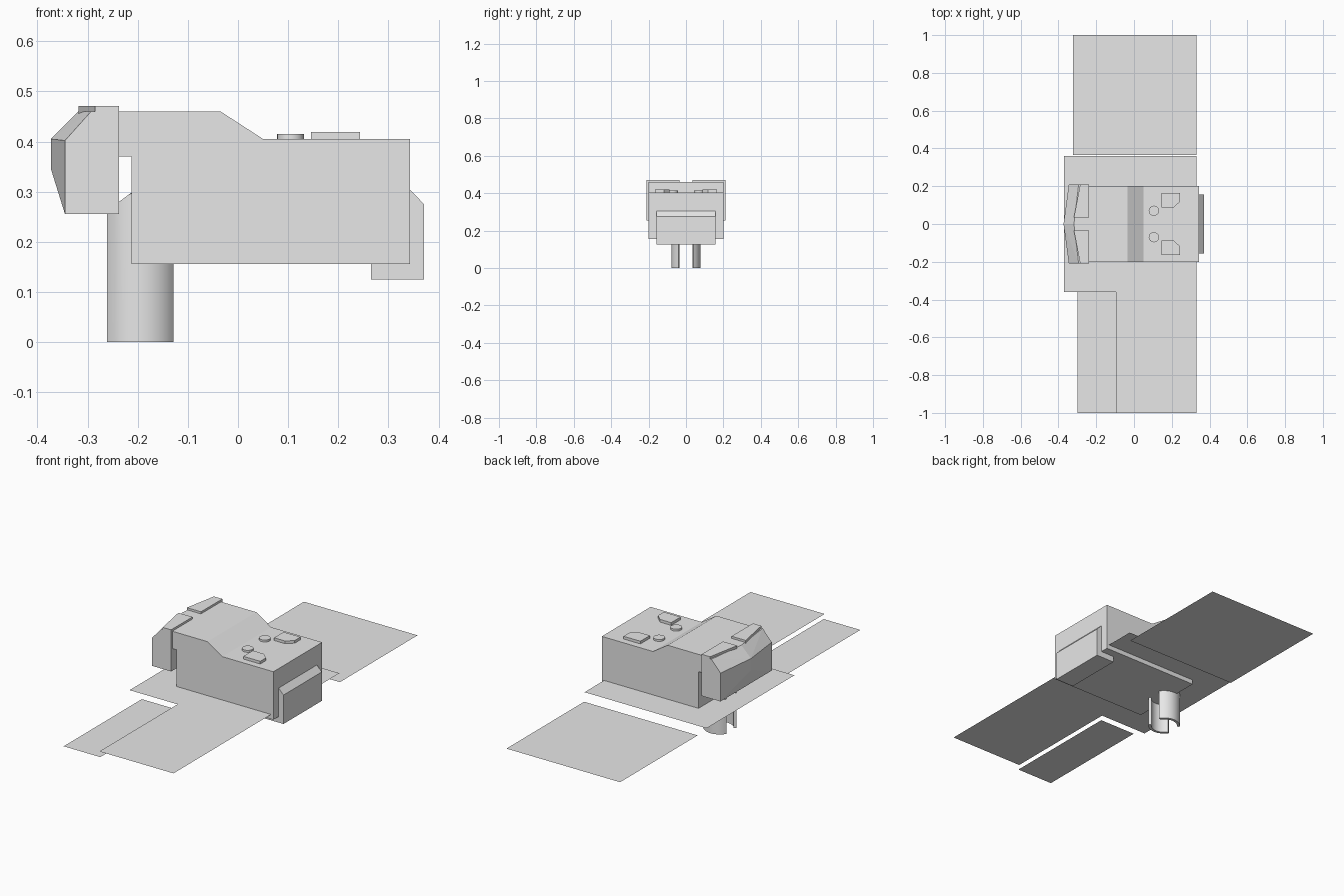
import bpy, bmesh, math

if "Cube" in bpy.data.objects:
    bpy.data.objects.remove(bpy.data.objects["Cube"])

grey = bpy.data.materials.new("light_grey")
grey.diffuse_color = (0.8, 0.8, 0.8, 1)
grey.use_nodes = True
grey.node_tree.nodes["Principled BSDF"].inputs["Base Color"].default_value = grey.diffuse_color


def finish(name, bm, smooth=False):
    bmesh.ops.recalc_face_normals(bm, faces=bm.faces)
    me = bpy.data.meshes.new(name)
    bm.to_mesh(me)
    bm.free()
    me.materials.append(grey)
    ob = bpy.data.objects.new(name, me)
    bpy.context.collection.objects.link(ob)
    if smooth:
        bpy.context.view_layer.objects.active = ob
        ob.select_set(True)
        bpy.ops.object.shade_smooth_by_angle(angle=math.radians(35))
        ob.select_set(False)
    return ob


def sheet(name, pts, z):
    bm = bmesh.new()
    f = bm.faces.new([bm.verts.new((x, y, z)) for x, y in pts])
    f.normal_update()
    if f.normal.z < 0:
        f.normal_flip()
    me = bpy.data.meshes.new(name)
    bm.to_mesh(me)
    bm.free()
    me.materials.append(grey)
    bpy.context.collection.objects.link(bpy.data.objects.new(name, me))


def prism(name, pts, lo, hi, axis, smooth=False):
    """Extrude a profile: axis 'y' takes (x, z) points, axis 'z' takes (x, y)."""
    bm = bmesh.new()
    place = (lambda a, b, d: (a, d, b)) if axis == 'y' else (lambda a, b, d: (a, b, d))
    f = bm.faces.new([bm.verts.new(place(a, b, lo)) for a, b in pts])
    new = bmesh.ops.extrude_face_region(bm, geom=[f])["geom"]
    verts = [v for v in new if isinstance(v, bmesh.types.BMVert)]
    d = hi - lo
    bmesh.ops.translate(bm, verts=verts, vec=(0, d, 0) if axis == 'y' else (0, 0, d))
    return finish(name, bm, smooth)


# Main body with stepped roof
prism("body", [(-.212, .156), (.343, .156), (.343, .405), (.05, .405), (-.035, .46),
               (-.24, .46), (-.24, .37), (-.212, .37)], -.2, .2, 'y')

# Hook plate on the right end
prism("end_hook", [(.265, .157), (.265, .125), (.371, .125), (.371, .275),
                   (.342, .305), (.342, .157)], -.157, .157, 'y')

# Pointed nose block: two mirrored halves meeting in a centre ridge
bm = bmesh.new()
for s in (1, -1):
    w = .21 * s
    v = {k: bm.verts.new(p) for k, p in {
        'low_out': (-.345, w, .255), 'low_mid': (-.345, 0, .255),
        'side': (-.345, w, .402), 'ridge_lo': (-.373, 0, .345),
        'ridge_hi': (-.373, 0, .405), 'top_out': (-.293, w, .46),
        'top_mid': (-.318, 0, .46), 'back_top': (-.237, w, .46),
        'back_low': (-.237, w, .255), 'mid_low': (-.237, 0, .255),
        'mid_top': (-.237, 0, .46)}.items()}
    for loop in ("low_out low_mid ridge_lo", "low_out ridge_lo side",
                 "side ridge_lo ridge_hi", "side ridge_hi top_out",
                 "ridge_hi top_mid top_out", "top_out top_mid mid_top back_top",
                 "low_out side top_out back_top back_low",
                 "back_low back_top mid_top mid_low", "low_out back_low mid_low low_mid"):
        bm.faces.new([v[k] for k in loop.split()])
bmesh.ops.remove_doubles(bm, verts=bm.verts, dist=.0005)
finish("nose", bm)

for s, side in ((1, "back"), (-1, "front")):
    # Raised brow plates on top of the nose
    prism("brow_plate_" + side, [(-.285, .21 * s), (-.318, .035 * s),
                                 (-.237, .035 * s), (-.237, .21 * s)], .45, .471, 'z')
    # Round buttons and clipped-corner pads on the roof
    prism("button_" + side, [(.105 + .027 * math.cos(i * math.pi / 12),
                              .07 * s + .027 * math.sin(i * math.pi / 12))
                             for i in range(24)], .404, .415, 'z', True)
    prism("pad_" + side, [(.146, .087 * s), (.21, .087 * s), (.243, .118 * s),
                          (.243, .165 * s), (.146, .165 * s)], .404, .419, 'z')

    # Curved clip leg under the nose, with a sloped top
    a0 = math.asin(.042 / .08)
    angs = [a0 + (math.pi - 2 * a0) * i / 14 for i in range(15)]
    ring = [(r * math.cos(a) - .195, r * math.sin(a) * s)
            for r, seq in ((.078, angs), (.064, angs[::-1])) for a in seq]
    leg = prism("clip_leg_" + side, ring, 0, .3, 'z', True)
    for vert in leg.data.vertices:
        if vert.co.z > .2:
            vert.co.z = min(.3, .3 + (vert.co.x + .21) * .75)

# Thin flat panels
sheet("main_panel", [(-.37, -.36), (-.095, -.36), (-.095, -1), (.33, -1),
                     (.33, .36), (-.37, .36)], .18)
sheet("front_strip", [(-.3, -1), (-.09, -1), (-.09, -.36), (-.3, -.36)], .152)
sheet("back_panel", [(-.322, .364), (.33, .364), (.33, 1), (-.322, 1)], .132)
